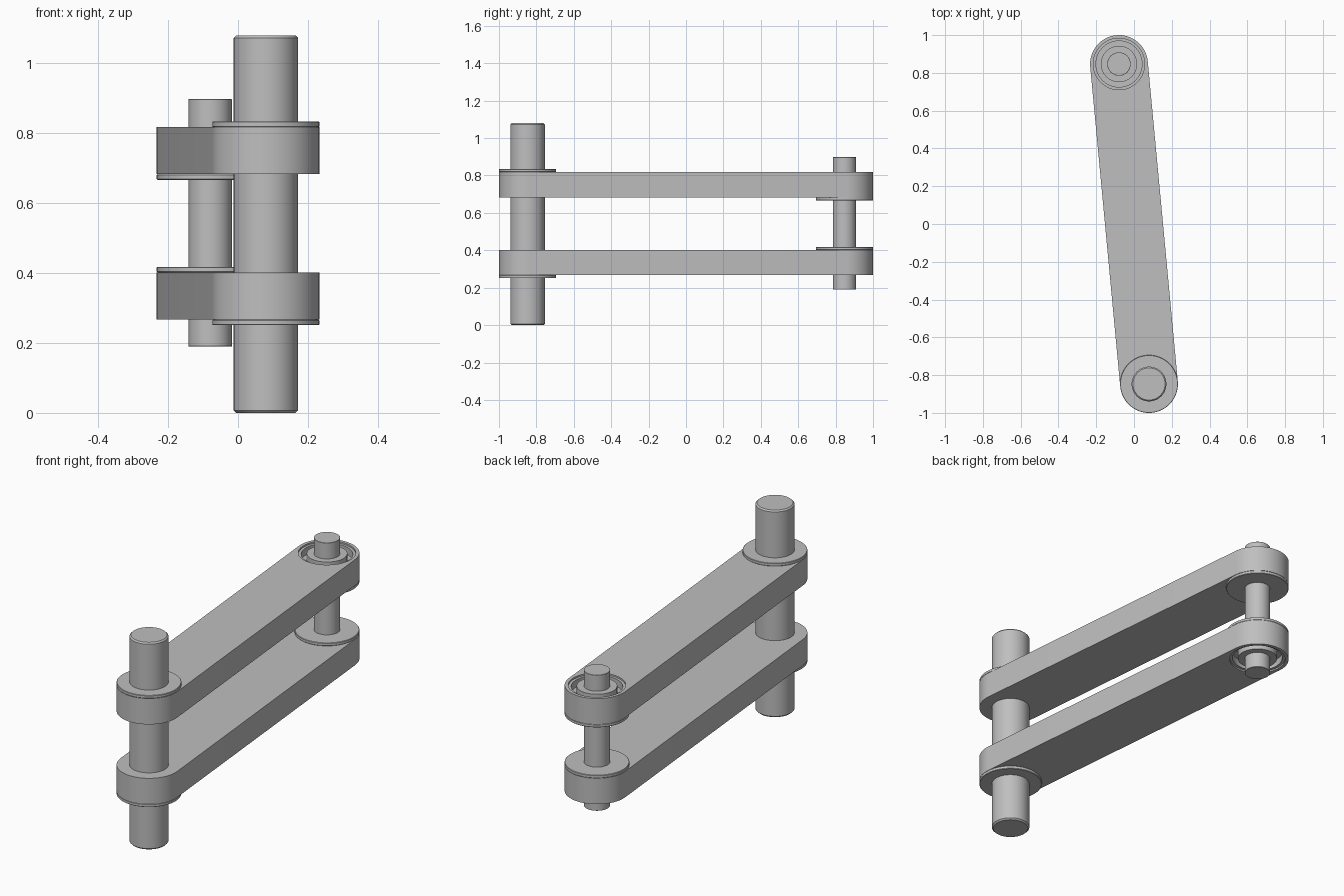
import bpy, bmesh, math
from mathutils import Vector

if "Cube" in bpy.data.objects:
    bpy.data.objects.remove(bpy.data.objects["Cube"])

steel = bpy.data.materials.new("steel_grey")
steel.use_nodes = True
steel.diffuse_color = (0.52, 0.52, 0.52, 1)
steel.node_tree.nodes["Principled BSDF"].inputs["Base Color"].default_value = steel.diffuse_color

SEGS = 64
END_R = 0.153
FRONT = Vector((0.0795, -0.847))
BACK = -FRONT


def finish(name, bm):
    bmesh.ops.recalc_face_normals(bm, faces=bm.faces)
    mesh = bpy.data.meshes.new(name)
    bm.to_mesh(mesh)
    bm.free()
    mesh.materials.append(steel)
    ob = bpy.data.objects.new(name, mesh)
    bpy.context.collection.objects.link(ob)
    return ob


def smooth(ob):
    bpy.ops.object.select_all(action="DESELECT")
    ob.select_set(True)
    bpy.context.view_layer.objects.active = ob
    bpy.ops.object.shade_smooth_by_angle(angle=math.radians(30))


def lathe(name, centre, profile):
    """Revolve a closed or axis-ended (radius, z) profile about a vertical axis."""
    bm = bmesh.new()
    verts = [bm.verts.new((centre.x + r, centre.y, z)) for r, z in profile]
    edges = [bm.edges.new(pair) for pair in zip(verts, verts[1:])]
    if profile[0][0] > 0:
        edges.append(bm.edges.new((verts[-1], verts[0])))
    bmesh.ops.spin(bm, geom=verts + edges, cent=(*centre, 0), axis=(0, 0, 1),
                   angle=math.tau, steps=SEGS)
    bmesh.ops.remove_doubles(bm, verts=bm.verts, dist=1e-5)
    return finish(name, bm)


def disc(name, centre, radius, z0, z1, chamfer):
    c = chamfer
    return lathe(name, centre, [(0, z0), (radius - c, z0), (radius, z0 + c),
                                (radius, z1 - c), (radius - c, z1), (0, z1)])


def arm(name, z0, z1):
    """Straight bar with fully rounded ends."""
    bm = bmesh.new()
    heading = math.atan2(BACK.y - FRONT.y, BACK.x - FRONT.x)
    half = SEGS // 2
    ring = []
    for centre, turn in ((BACK, -math.pi / 2), (FRONT, math.pi / 2)):
        for i in range(half + 1):
            a = heading + turn + math.pi * i / half
            p = centre + END_R * Vector((math.cos(a), math.sin(a)))
            ring.append(bm.verts.new((p.x, p.y, z0)))
    face = bm.faces.new(ring)
    top = bmesh.ops.extrude_face_region(bm, geom=[face])
    moved = [v for v in top["geom"] if isinstance(v, bmesh.types.BMVert)]
    bmesh.ops.translate(bm, verts=moved, vec=(0, 0, z1 - z0))
    return finish(name, bm)


# Main shaft and thin linking pin
smooth(disc("main_shaft", FRONT, 0.092, 0, 1.08, 0.007))
smooth(disc("link_pin", BACK, 0.062, 0.19, 0.898, 0.001))

# Two arms, each with outer face z, inner face z and outward direction
for side, outer, inner, out in (("lower", 0.267, 0.402, -1), ("upper", 0.818, 0.683, 1)):
    bar = arm(side + "_arm", min(outer, inner), max(outer, inner))

    # Bearing pocket in the outer face at the back end
    floor = outer - out * 0.045
    tool_z = sorted((floor, outer + out * 0.02))
    cutter = disc("pocket_cutter", BACK, 0.136, *tool_z, 0)
    cutter.hide_render = True
    cut = bar.modifiers.new("pocket", "BOOLEAN")
    cut.operation = "DIFFERENCE"
    cut.solver = "EXACT"
    cut.object = cutter
    bpy.ops.object.select_all(action="DESELECT")
    bar.select_set(True)
    bpy.context.view_layer.objects.active = bar
    bpy.ops.object.modifier_apply(modifier=cut.name)
    bpy.data.objects.remove(cutter)
    smooth(bar)

    # Bearing races sitting in the pocket around the pin
    for race, r0, r1, sunk in (("outer", 0.122, 0.136, 0.008), ("inner", 0.062, 0.096, 0.004)):
        face = outer - out * sunk
        smooth(lathe(f"{side}_{race}_race", BACK,
                     [(r0, floor), (r1, floor), (r1, face), (r0, face)]))

    # Flanges: outside the arm on the shaft, inside it on the pin
    flange_z = sorted((outer, outer + out * 0.016))
    smooth(disc(side + "_shaft_flange", FRONT, END_R, *flange_z, 0.002))
    flange_z = sorted((inner, inner - out * 0.016))
    smooth(disc(side + "_pin_flange", BACK, END_R, *flange_z, 0.002))
